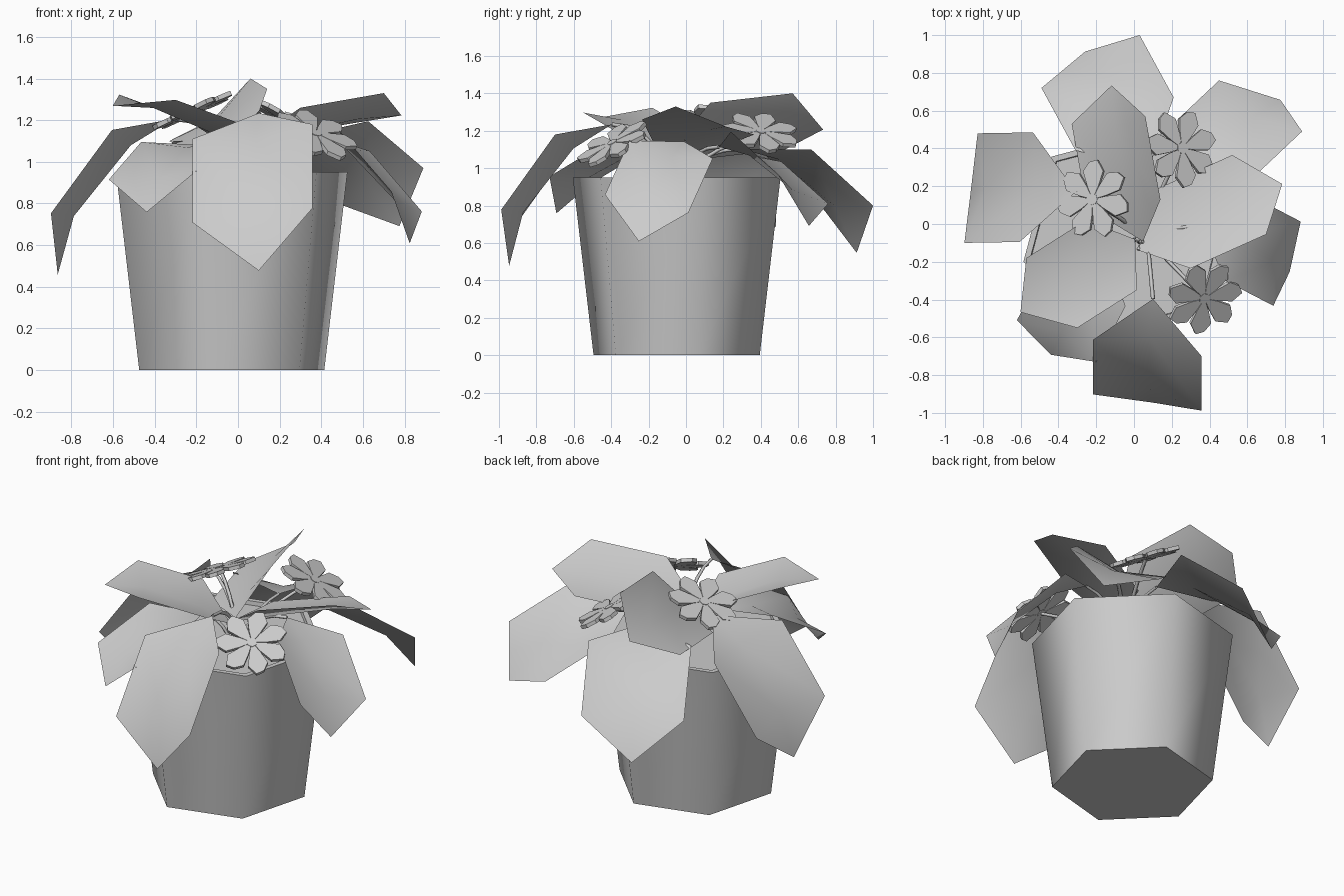
import bpy, math
from mathutils import Vector as V

if "Cube" in bpy.data.objects:
    bpy.data.objects.remove(bpy.data.objects["Cube"])


def add_mesh(name, verts, faces, angle=None):
    me = bpy.data.meshes.new(name)
    me.from_pydata([tuple(v) for v in verts], [], faces)
    me.update()
    ob = bpy.data.objects.new(name, me)
    bpy.context.collection.objects.link(ob)
    if angle:
        me.shade_smooth()
        me.set_sharp_from_angle(angle=math.radians(angle))
    return ob


def lathe(name, center, profile, sides, turn, angle):
    """Closed solid from (radius, z) rings, capped at both ends."""
    verts, faces = [], []
    for r, z in profile:
        for i in range(sides):
            a = math.radians(turn) + math.tau * i / sides
            verts.append((center[0] + r * math.cos(a), center[1] + r * math.sin(a), z))
    for k in range(len(profile) - 1):
        for i in range(sides):
            j = (i + 1) % sides
            faces.append((k * sides + i, k * sides + j, (k + 1) * sides + j, (k + 1) * sides + i))
    faces.append(tuple(reversed(range(sides))))
    last = (len(profile) - 1) * sides
    faces.append(tuple(range(last, last + sides)))
    return add_mesh(name, verts, faces, angle)


def stem(name, end, lift, root):
    """Thin arched square stem from the soil to a leaf or flower."""
    cu = bpy.data.curves.new(name, 'CURVE')
    cu.dimensions = '3D'
    cu.bevel_depth = 0.011
    cu.bevel_resolution = 0
    sp = cu.splines.new('POLY')
    n = 6
    sp.points.add(n - 1)
    a, c = V(root), V(end)
    b = a.lerp(c, 0.3)
    b.z = c.z + lift
    for i in range(n):
        t = i / (n - 1)
        p = a * (1 - t) ** 2 + b * 2 * t * (1 - t) + c * t * t
        sp.points[i].co = (*p, 1)
    bpy.context.collection.objects.link(bpy.data.objects.new(name, cu))


def leaf(name, mid, low, half, bend, reach):
    """Pointed leaf folded across at mid and low, with a sunken midrib."""
    mid, low, half = V(mid), V(low), V(half)
    d = low - mid
    size = d.length
    d.normalize()
    n = half.cross(d).normalized()
    if n.z < 0:
        n, half = -n, -half
    c, s = math.cos(math.radians(bend)), math.sin(math.radians(bend))
    base = mid - (d * c + n * s) * size * 0.56
    tip = low + (d * c - n * s) * size * reach
    rib_mid = mid - n * size * 0.14
    rib_low = low - n * size * 0.10 - d * size * 0.12
    verts = [base, mid + half, rib_mid, mid - half, low + half, rib_low, low - half, tip]
    faces = [(0, 1, 2), (0, 2, 3), (1, 4, 5, 2), (2, 5, 6, 3), (4, 7, 5), (5, 7, 6)]
    add_mesh(name, verts, faces, 80)
    return base


def flower(name, center, normal, turn):
    """Seven thick petals around a small low heart."""
    outline = [(0.0, 0.0), (0.07, -0.032), (0.15, -0.058), (0.21, -0.022),
               (0.198, 0.024), (0.15, 0.058), (0.07, 0.032)]
    rot = V((0, 0, 1)).rotation_difference(V(normal))
    verts, faces = [], []
    m = len(outline)
    for k in range(7):
        a = math.radians(turn) + math.tau * k / 7
        o = len(verts)
        for z in (-0.011, 0.011):
            for x, y in outline:
                verts.append((x * math.cos(a) - y * math.sin(a),
                              x * math.sin(a) + y * math.cos(a), z))
        faces.append(tuple(o + i for i in reversed(range(m))))
        faces.append(tuple(o + m + i for i in range(m)))
        for i in range(m):
            j = (i + 1) % m
            faces.append((o + i, o + j, o + m + j, o + m + i))
    petals = add_mesh(name + "_petals", verts, faces)
    heart = lathe(name + "_heart", (0, 0), [(0.03, -0.014), (0.03, 0.014)], 7, 0, 60)
    for ob in (petals, heart):
        ob.location = center
        ob.rotation_mode = 'QUATERNION'
        ob.rotation_quaternion = rot


# Hexagonal pot with a thin rim, and the soil inside
lathe("pot", (-0.03, -0.05),
      [(0.46, 0), (0.575, 0.95), (0.54, 0.95), (0.535, 0.90)], 6, 15, 65)
lathe("soil", (-0.03, -0.05), [(0.53, 0.89), (0.536, 0.925)], 6, 15, 65)

# Leaves: upper fold centre, lower fold centre, half width, fold angle, tip reach
leaves = {
    "front_leaf": ((0.07, -0.657, 1.145), (0.07, -0.945, 0.743), (0.288, -0.043, 0.035), 36, 0.54),
    "back_leaf": ((-0.05, 0.53, 1.10), (-0.23, 0.86, 0.80), (0.26, 0.14, 0), 38, 0.54),
    "left_leaf": ((-0.57, 0.195, 1.12), (-0.863, 0.19, 0.72), (-0.035, -0.29, 0.033), 36, 0.53),
    "right_leaf": ((0.56, -0.08, 1.10), (0.81, -0.21, 0.81), (0.0725, 0.223, -0.048), 36, 0.51),
    "back_right_leaf": ((0.405, 0.375, 1.115), (0.67, 0.625, 0.89), (0.22, -0.135, 0.08), 34, 0.53),
    "front_left_leaf": ((-0.255, -0.325, 1.115), (-0.41, -0.62, 0.935), (0.21, -0.11, 0.02), 38, 0.51),
    "upper_back_leaf": ((-0.055, 0.11, 1.20), (-0.135, 0.55, 1.25), (0.195, 0.02, 0.15), 25, 0.42),
    "upper_right_leaf": ((0.21, -0.025, 1.185), (0.61, 0.155, 1.255), (0.09, -0.21, 0.075), 20, 0.42),
    "upper_left_leaf": ((-0.12, -0.165, 1.195), (-0.435, -0.365, 1.31), (0.135, -0.185, -0.0125), 29, 0.51),
}
for i, (name, args) in enumerate(leaves.items()):
    base = leaf(name, *args)
    root = (0.04 + 0.03 * math.cos(i * 0.7), -0.07 + 0.03 * math.sin(i * 0.7), 0.91)
    stem(name + "_stem", base, 0.0, root)

# Flowers: centre, facing direction, turn about the stem
flowers = {
    "left_flower": ((-0.215, 0.13, 1.245), (-0.40, 0.08, 0.9), 90),
    "back_flower": ((0.25, 0.40, 1.19), (0.46, 0.15, 0.86), 20),
    "right_flower": ((0.37, -0.39, 1.13), (0.33, -0.45, 0.84), 10),
}
for name, (center, normal, turn) in flowers.items():
    flower(name, center, normal, turn)
    stem(name + "_stem", V(center) - V(normal) * 0.01, -0.08, (0.04, -0.05, 0.91))
